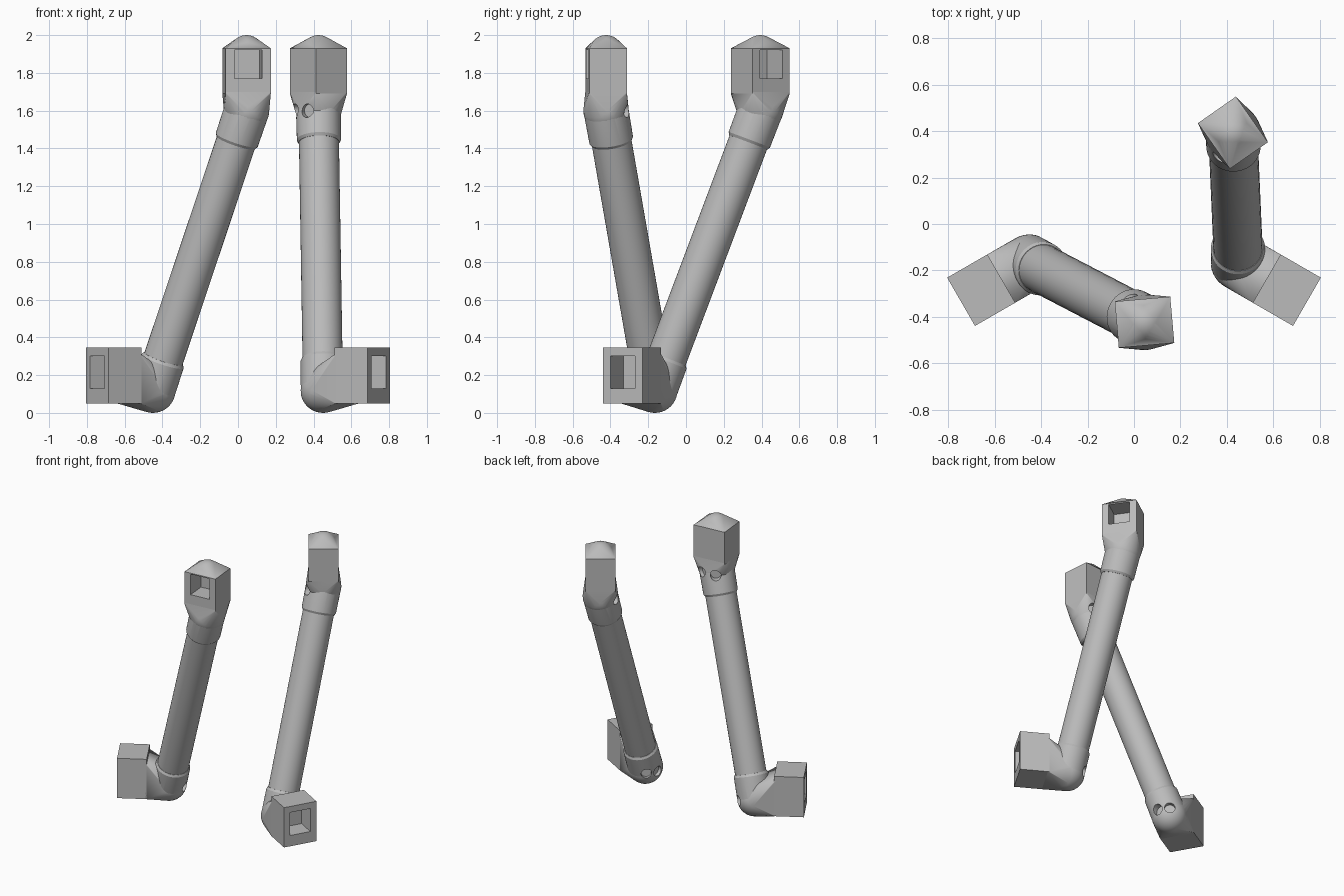
import bpy, bmesh
from math import radians, sin, cos, pi
from mathutils import Matrix, Vector

cube = bpy.data.objects.get("Cube")
if cube:
    bpy.data.objects.remove(cube, do_unlink=True)

grey = bpy.data.materials.new("plain_grey")
grey.use_nodes = True
grey.diffuse_color = (0.5, 0.5, 0.5, 1)
grey.node_tree.nodes["Principled BSDF"].inputs["Base Color"].default_value = (0.5, 0.5, 0.5, 1)

RING = 0.52          # distance of both joints from the shared pivot
JOINT = 0.12         # joint ball radius
TWIST = Matrix.Rotation(radians(65), 4, 'Z')   # upper end relative to lower end


def box(x0, x1, half_width, z0, z1, turn=Matrix()):
    return [turn @ Vector((x, y, z)) for x in (x0, x1)
            for y in (-half_width, half_width) for z in (z0, z1)]


def ball(centre, radius, seg=40):
    return [centre + radius * Vector((sin(pi * i / 20) * cos(2 * pi * j / seg),
                                      sin(pi * i / 20) * sin(2 * pi * j / seg),
                                      cos(pi * i / 20)))
            for i in range(21) for j in range(seg)]


def ring(centre, axis, radius, seg=40):
    turn = axis.to_track_quat('Z', 'Y')
    return [centre + turn @ Vector((radius * cos(2 * pi * j / seg),
                                    radius * sin(2 * pi * j / seg), 0)) for j in range(seg)]


def hull(name, points, place):
    """Convex solid around a cloud of points."""
    bm = bmesh.new()
    for p in points:
        bm.verts.new(p)
    bmesh.ops.remove_doubles(bm, verts=bm.verts, dist=0.0005)
    bmesh.ops.convex_hull(bm, input=bm.verts)
    bmesh.ops.delete(bm, geom=[v for v in bm.verts if not v.link_faces], context='VERTS')
    bmesh.ops.dissolve_limit(bm, angle_limit=radians(0.5), verts=bm.verts, edges=bm.edges)
    bmesh.ops.recalc_face_normals(bm, faces=bm.faces)
    bm.transform(place)
    mesh = bpy.data.meshes.new(name)
    bm.to_mesh(mesh)
    bm.free()
    mesh.materials.append(grey)
    obj = bpy.data.objects.new(name, mesh)
    bpy.context.collection.objects.link(obj)
    return obj


def finish(obj, cutters=()):
    """Cut the openings, then shade smooth with sharp edges kept."""
    bpy.ops.object.select_all(action='DESELECT')
    obj.select_set(True)
    bpy.context.view_layer.objects.active = obj
    for cutter in cutters:
        mod = obj.modifiers.new("cut", 'BOOLEAN')
        mod.operation = 'DIFFERENCE'
        mod.solver = 'EXACT'
        mod.object = cutter
        bpy.ops.object.modifier_apply(modifier=mod.name)
    bpy.ops.object.shade_smooth_by_angle(angle=radians(28))


def cord_holes(centre, base_angle, spread, place):
    """Two shallow round openings on the inward side of a joint."""
    holes = []
    for side in (-1, 1):
        a = base_angle + radians(180 + side * spread)
        d = Vector((cos(a), sin(a), 0))
        holes.append(hull("hole_cutter", ring(centre + d * 0.09, d, 0.036, 24)
                          + ring(centre + d * 0.16, d, 0.036, 24), place))
    return holes


def build_strut(prefix, heading):
    place = Matrix.Translation((0, 0.095, 0)) @ Matrix.Rotation(radians(heading), 4, 'Z')
    low = Vector((RING, 0, JOINT))
    high = TWIST @ Vector((RING, 0, 1.6))
    axis = (high - low).normalized()

    # Long round tube
    finish(hull(prefix + "tube", ring(low + axis * 0.13, axis, 0.106)
                + ring(high - axis * 0.13, axis, 0.106), place))

    # Lower socket block, with its opening facing outward
    slot = hull("slot_cutter", box(0.72, 0.9, 0.075, 0.13, 0.30), place)
    finish(hull(prefix + "lower_socket", box(0.66, 0.86, 0.12, 0.05, 0.345), place), [slot])

    # Upper socket block with rounded pyramid cap
    top_slot = hull("slot_cutter", box(0.48, 0.7, 0.073, 1.77, 1.922, TWIST), place)
    cap = ball(TWIST @ Vector((RING, 0, 1.91)), 0.09)
    cap = [p for p in cap if p.z > 1.9]
    finish(hull(prefix + "upper_socket", box(0.42, 0.62, 0.12, 1.69, 1.93, TWIST) + cap, place),
           [top_slot])

    # Blended necks from the blocks to the joint balls, and collars round the tube
    low_holes = cord_holes(low, 0, 21, place)
    high_holes = cord_holes(high, radians(65), 27, place)
    finish(hull(prefix + "lower_neck", box(0.66, 0.67, 0.12, 0.05, 0.31)
                + ball(low, JOINT), place), low_holes)
    finish(hull(prefix + "upper_neck", box(0.42, 0.62, 0.12, 1.69, 1.70, TWIST)
                + ball(high, JOINT), place), high_holes)
    for name, joint, way, holes in (("lower_collar", low, axis, low_holes),
                                    ("upper_collar", high, -axis, high_holes)):
        finish(hull(prefix + name, ball(joint, JOINT - 0.001)
                    + ring(joint + way * 0.165, way, 0.117)
                    + ring(joint + way * 0.18, way, 0.108), place), holes)

    for cutter in [slot, top_slot] + low_holes + high_holes:
        bpy.data.objects.remove(cutter, do_unlink=True)


build_strut("right_", -150)
build_strut("left_", -30)
